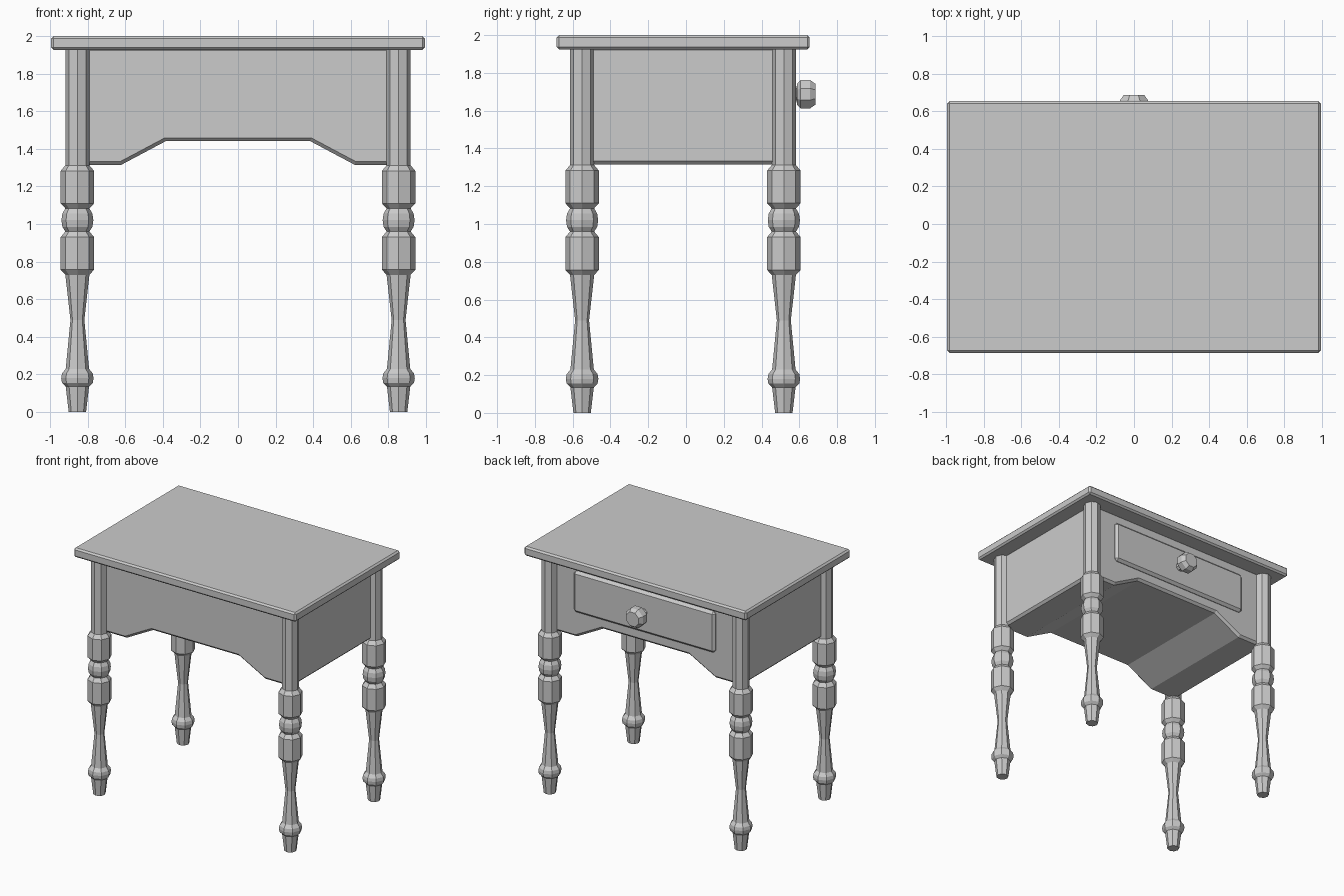
import bpy, bmesh
from math import cos, sin, pi, radians
from mathutils import Matrix

if "Cube" in bpy.data.objects:
    bpy.data.objects.remove(bpy.data.objects["Cube"])


def finish(bm, name):
    bmesh.ops.recalc_face_normals(bm, faces=bm.faces)
    me = bpy.data.meshes.new(name)
    bm.to_mesh(me)
    bm.free()
    ob = bpy.data.objects.new(name, me)
    bpy.context.collection.objects.link(ob)
    return ob


def chamfer(ob, width):
    m = ob.modifiers.new("chamfer", "BEVEL")
    m.width = width
    m.segments = 1
    m.limit_method = 'ANGLE'
    m.angle_limit = radians(40)


def box(name, lo, hi, width):
    bm = bmesh.new()
    bmesh.ops.create_cube(bm, size=1)
    for v in bm.verts:
        v.co = [(a + b) / 2 + c * (b - a) for a, b, c in zip(lo, hi, v.co)]
    ob = finish(bm, name)
    chamfer(ob, width)
    return ob


def turned(name, profile, matrix, turn=0.0, sides=8):
    """Stack of polygon rings (radius, height) around local z."""
    bm = bmesh.new()
    rings = [[bm.verts.new((r * cos(turn + 2 * pi * i / sides),
                            r * sin(turn + 2 * pi * i / sides), z))
              for i in range(sides)] for r, z in profile]
    for a, b in zip(rings, rings[1:]):
        for i in range(sides):
            j = (i + 1) % sides
            bm.faces.new((a[i], a[j], b[j], b[i]))
    bm.faces.new(rings[0])
    bm.faces.new(rings[-1])
    bm.transform(matrix)
    return finish(bm, name)


# Tabletop
box("tabletop", (-0.993, -0.685, 1.925), (0.993, 0.655, 2.0), 0.013)

# Solid body with the arched apron outline
half = [(0.865, 1.94), (0.865, 1.315), (0.62, 1.315), (0.385, 1.44)]
outline = half + [(-x, z) for x, z in reversed(half)]
bm = bmesh.new()
face = bm.faces.new([bm.verts.new((x, -0.55, z)) for x, z in outline])
ext = bmesh.ops.extrude_face_region(bm, geom=[face])
bmesh.ops.translate(bm, vec=(0, 1.07, 0),
                    verts=[g for g in ext["geom"] if isinstance(g, bmesh.types.BMVert)])
chamfer(finish(bm, "body"), 0.018)

# Turned legs
leg = [(0.046, 0.0), (0.062, 0.135), (0.082, 0.155), (0.086, 0.18), (0.082, 0.205),
       (0.062, 0.23), (0.037, 0.49), (0.064, 0.73), (0.089, 0.757), (0.089, 0.93),
       (0.064, 0.96), (0.080, 0.985), (0.085, 1.02), (0.080, 1.055), (0.064, 1.083),
       (0.089, 1.11), (0.089, 1.282), (0.064, 1.312), (0.064, 1.94)]
for end, y in (("front", -0.55), ("back", 0.518)):
    for side, x in (("left", -0.854), ("right", 0.854)):
        turned(f"{end}_{side}_leg", leg, Matrix.Translation((x, y, 0)))

# Drawer front and knob on the back
box("drawer_front", (-0.632, 0.48, 1.522), (0.632, 0.545, 1.857), 0.02)
knob = [(0.036, 0.53), (0.036, 0.585), (0.06, 0.588), (0.081, 0.607),
        (0.081, 0.657), (0.06, 0.685)]
turned("drawer_knob", knob,
       Matrix.Translation((0, 0, 1.687)) @ Matrix.Rotation(-pi / 2, 4, 'X'), turn=pi / 8)
